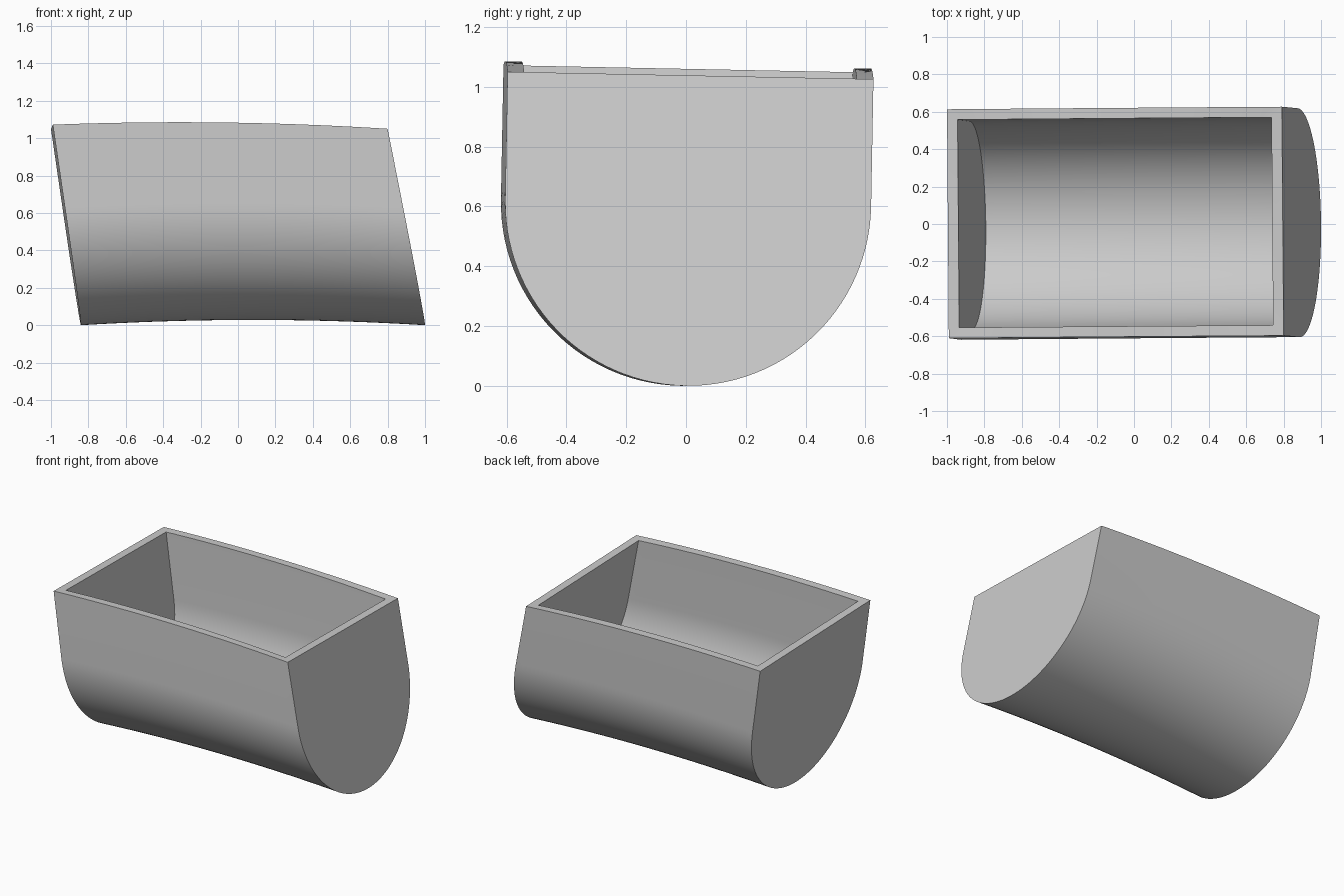
import bpy, bmesh, math
from mathutils import Matrix

if "Cube" in bpy.data.objects:
    bpy.data.objects.remove(bpy.data.objects["Cube"])

RADIUS, WALL = 0.612, 0.056      # outer half width, shell thickness
STEPS, ARC = 32, 56              # divisions along the length, round the bottom
TILT = Matrix.Rotation(math.radians(0.45), 4, 'Z') @ Matrix.Rotation(math.radians(-1.15), 4, 'X')


def section(r, top):
    """U-shaped section from front rim, round the bottom, to back rim."""
    arc = [(-r * math.cos(math.pi * i / ARC), RADIUS - r * math.sin(math.pi * i / ARC))
           for i in range(ARC + 1)]
    return [(-r, top)] + arc + [(r, top)]


def shell(bm, inset):
    """Swept, slightly bowed U skin with slanted ends."""
    rows = []
    for i in range(STEPS + 1):
        u = i / STEPS
        bow = 4 * u * (1 - u)
        row = []
        for y, z in section(RADIUS - inset, 1.06 - 0.022 * u):
            x0 = -0.84 - 0.146 * z + inset
            x1 = 1.0 - 0.197 * z - inset
            lift = bow * (0.028 - 0.005 * z)
            row.append(bm.verts.new((x0 + (x1 - x0) * u, y, z + lift)))
        rows.append(row)
    for a, b in zip(rows, rows[1:]):
        for j in range(len(a) - 1):
            bm.faces.new((a[j], a[j + 1], b[j + 1], b[j])).smooth = True
    # flat end walls
    bm.faces.new(rows[0])
    bm.faces.new(rows[-1])
    return rows


bm = bmesh.new()
outer, inner = shell(bm, 0.0), shell(bm, WALL)

# rim along both sides and across both ends
for k in (0, -1):
    for i in range(STEPS):
        bm.faces.new((outer[i][k], outer[i + 1][k], inner[i + 1][k], inner[i][k]))
    bm.faces.new((outer[k][0], outer[k][-1], inner[k][-1], inner[k][0]))

bmesh.ops.recalc_face_normals(bm, faces=bm.faces[:])
bm.transform(Matrix.Translation((0, -0.012, 0)) @ TILT)
low = min(v.co.z for v in bm.verts)
bm.transform(Matrix.Translation((0, 0, -low)))

mesh = bpy.data.meshes.new("trough")
bm.to_mesh(mesh)
bm.free()
trough = bpy.data.objects.new("trough", mesh)
bpy.context.collection.objects.link(trough)

grey = bpy.data.materials.new("light grey")
grey.diffuse_color = (0.6, 0.6, 0.6, 1)
grey.use_nodes = True
grey.node_tree.nodes["Principled BSDF"].inputs["Base Color"].default_value = grey.diffuse_color
mesh.materials.append(grey)

bpy.context.view_layer.objects.active = trough
trough.select_set(True)
bpy.ops.object.shade_smooth_by_angle(angle=math.radians(30))
